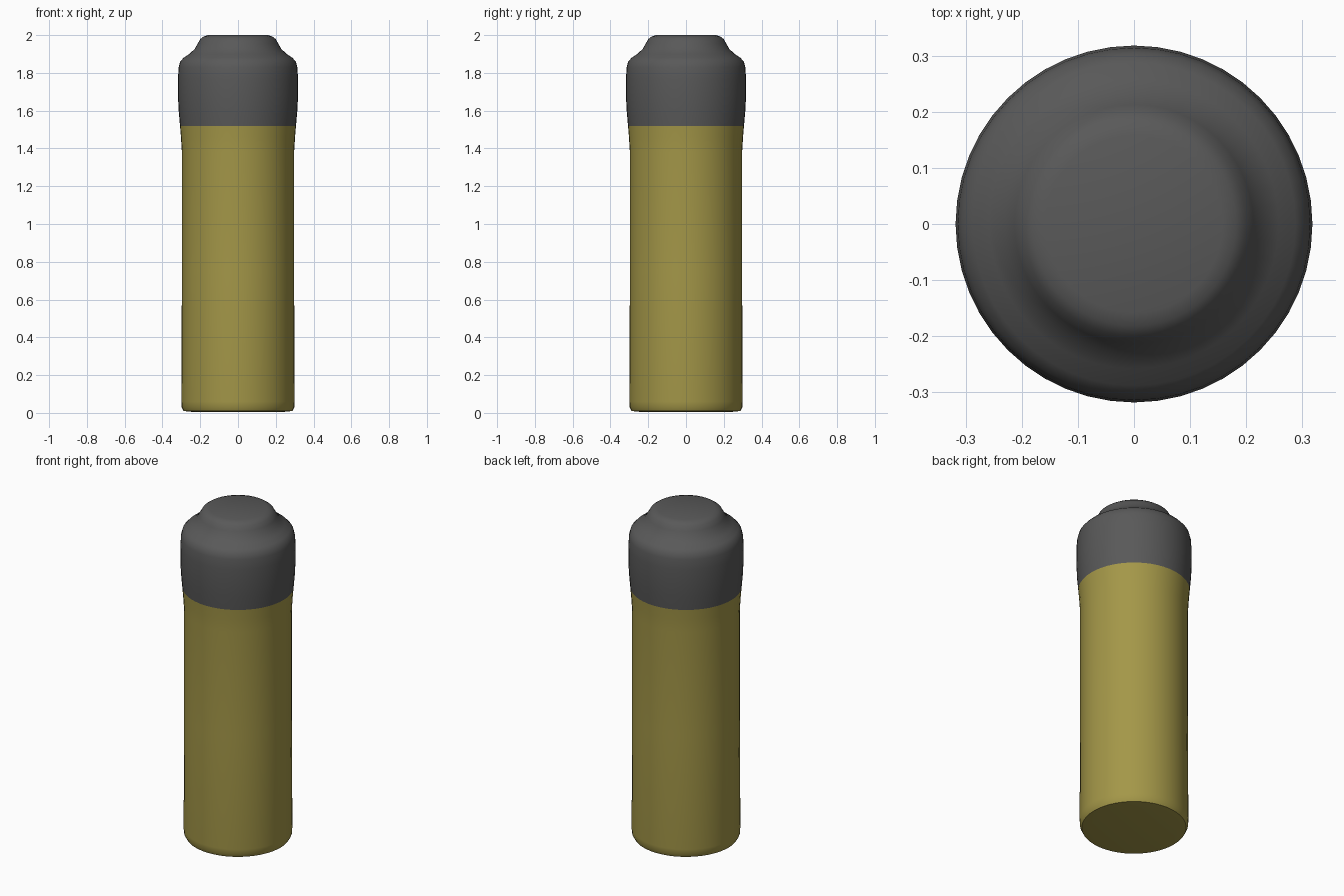
import bpy, math

if "Cube" in bpy.data.objects:
    bpy.data.objects.remove(bpy.data.objects["Cube"])

SIDES = 48


def lathe(name, profile, color):
    """Spin (radius, z) points about z; radius 0 closes an end."""
    verts, rings, faces = [], [], []
    for r, z in profile:
        start = len(verts)
        n = 1 if r == 0 else SIDES
        verts += [(r * math.cos(2 * math.pi * i / SIDES),
                   r * math.sin(2 * math.pi * i / SIDES), z) for i in range(n)]
        rings.append([start + i % n for i in range(SIDES)])
    for a, b in zip(rings, rings[1:]):
        for i in range(SIDES):
            j = (i + 1) % SIDES
            faces.append(list(dict.fromkeys((a[i], a[j], b[j], b[i]))))
    mesh = bpy.data.meshes.new(name)
    mesh.from_pydata(verts, [], faces)
    mat = bpy.data.materials.new(name + "_colour")
    mat.diffuse_color = color
    mat.use_nodes = True
    mat.node_tree.nodes["Principled BSDF"].inputs["Base Color"].default_value = mat.diffuse_color
    mesh.materials.append(mat)
    obj = bpy.data.objects.new(name, mesh)
    bpy.context.collection.objects.link(obj)
    bpy.ops.object.select_all(action='DESELECT')
    obj.select_set(True)
    bpy.context.view_layer.objects.active = obj
    bpy.ops.object.shade_smooth_by_angle(angle=math.radians(32))
    return obj


# Yellow cylinder, flaring slightly where it meets the cap
lathe("body", [(0, 0.005), (0.24, 0.005), (0.288, 0.01), (0.298, 0.03),
               (0.30, 0.06), (0.297, 0.75), (0.297, 1.38), (0.302, 1.46),
               (0.307, 1.52)], (0.37, 0.31, 0.065, 1))

# Dark grey cap with rounded shoulder, concave slope and flat top
lathe("cap", [(0.307, 1.52), (0.314, 1.60), (0.318, 1.68), (0.318, 1.77),
              (0.314, 1.83), (0.306, 1.86), (0.288, 1.88), (0.258, 1.90),
              (0.23, 1.926), (0.213, 1.955), (0.199, 1.98), (0.182, 1.992),
              (0.158, 2.0), (0, 2.0)], (0.1, 0.1, 0.1, 1))
